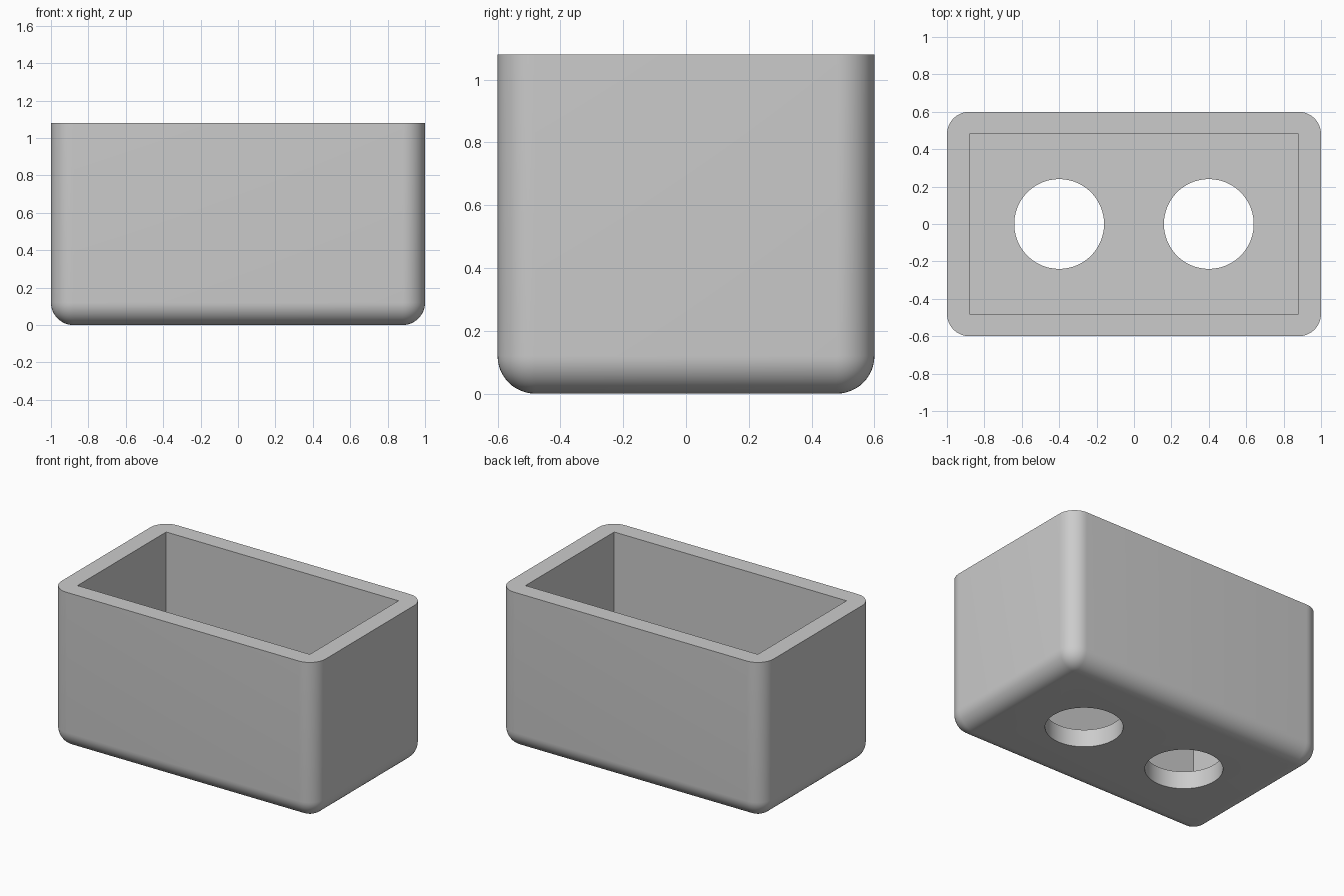
import bpy, bmesh, math
from mathutils import Matrix

LENGTH, WIDTH, HEIGHT = 2.0, 1.2, 1.08
WALL = 0.12            # wall, floor and corner radius
HOLE_R, HOLE_X = 0.24, 0.4

cube = bpy.data.objects.get("Cube")
if cube:
    bpy.data.objects.remove(cube, do_unlink=True)

grey = bpy.data.materials.new("plain grey")
grey.use_nodes = True
colour = (0.6, 0.6, 0.6, 1)
grey.diffuse_color = colour
grey.node_tree.nodes["Principled BSDF"].inputs["Base Color"].default_value = colour


def make_object(name, bm):
    mesh = bpy.data.meshes.new(name)
    bm.to_mesh(mesh)
    bm.free()
    mesh.materials.append(grey)
    obj = bpy.data.objects.new(name, mesh)
    bpy.context.collection.objects.link(obj)
    return obj


def block(x, y, z0, z1):
    bm = bmesh.new()
    place = Matrix.Translation((0, 0, (z0 + z1) / 2)) @ Matrix.Diagonal((x, y, z1 - z0, 1))
    bmesh.ops.create_cube(bm, size=1, matrix=place)
    return bm


# Outer body: rounded uprights and base, sharp flat rim
bm = block(LENGTH, WIDTH, 0, HEIGHT)
rounded = [e for e in bm.edges if min(v.co.z for v in e.verts) < HEIGHT / 2]
bmesh.ops.bevel(bm, geom=rounded, offset=WALL, offset_type='OFFSET',
                segments=12, profile=0.5, affect='EDGES')
body = make_object("open_box", bm)

# Cutters: square-cornered cavity and two round floor holes
cutters = [make_object("cavity_cutter", block(LENGTH - 2 * WALL, WIDTH - 2 * WALL, WALL, HEIGHT + 0.2))]
for side, x in (("left", HOLE_X), ("right", -HOLE_X)):
    bm = bmesh.new()
    bmesh.ops.create_cone(bm, cap_ends=True, segments=96, radius1=HOLE_R, radius2=HOLE_R,
                          depth=0.6, matrix=Matrix.Translation((x, 0, 0.1)))
    cutters.append(make_object(side + "_hole_cutter", bm))

bpy.context.view_layer.objects.active = body
for cutter in cutters:
    cutter.hide_render = True
    mod = body.modifiers.new(cutter.name, 'BOOLEAN')
    mod.operation, mod.solver, mod.object = 'DIFFERENCE', 'EXACT', cutter
    bpy.ops.object.modifier_apply(modifier=mod.name)
    bpy.data.objects.remove(cutter, do_unlink=True)

# Smooth the rounds, keep the rim and hole edges crisp
bpy.ops.object.select_all(action='DESELECT')
body.select_set(True)
bpy.ops.object.shade_smooth_by_angle(angle=math.radians(30))
